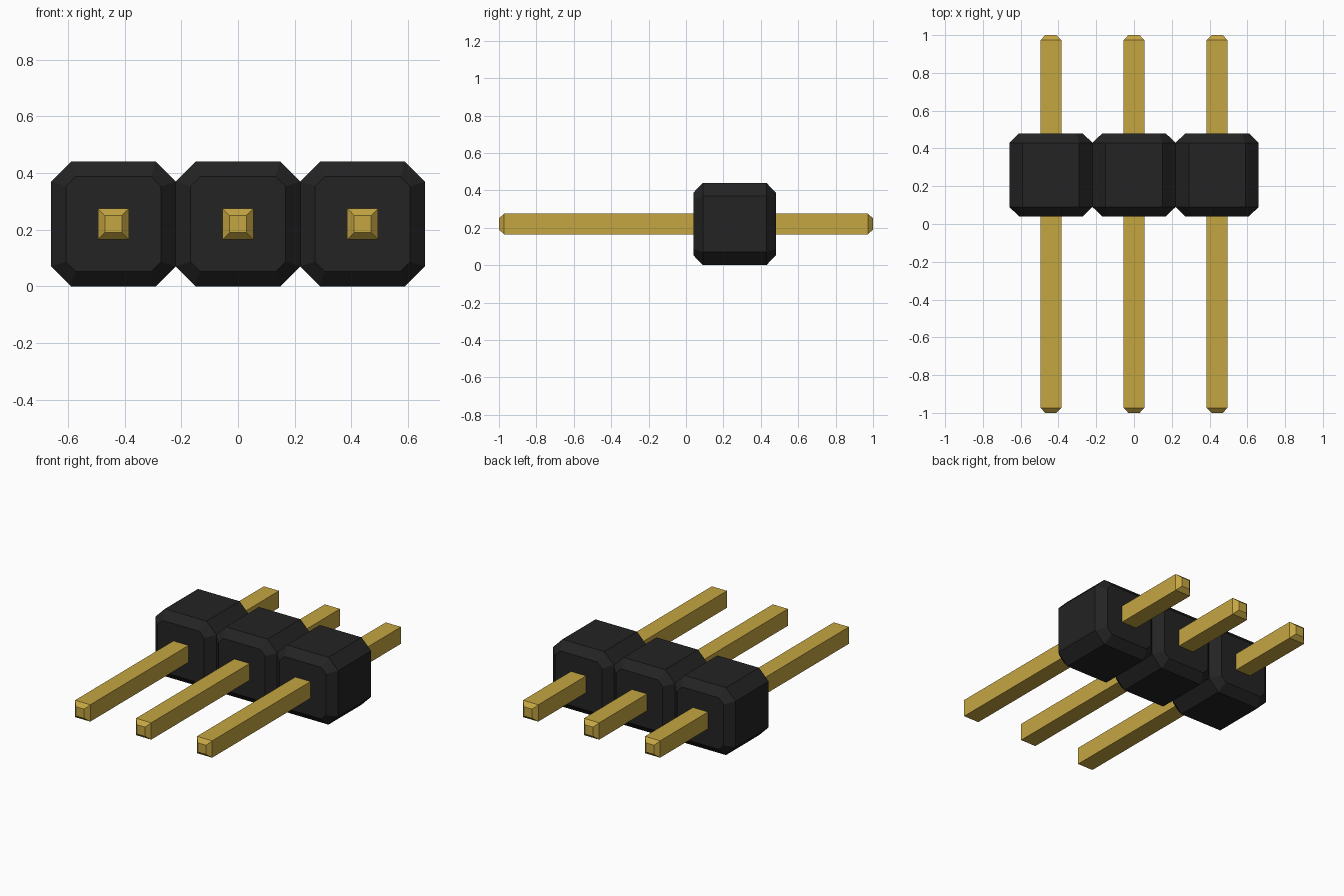
import bpy
import bmesh

if "Cube" in bpy.data.objects:
    bpy.data.objects.remove(bpy.data.objects["Cube"], do_unlink=True)

PITCH = 0.44      # spacing between pins
MID_Z = 0.22      # height of the pin axis


def make_material(name, color, roughness, metallic=0.0):
    mat = bpy.data.materials.new(name)
    mat.use_nodes = True
    mat.diffuse_color = color
    bsdf = next(n for n in mat.node_tree.nodes if n.type == 'BSDF_PRINCIPLED')
    bsdf.inputs["Base Color"].default_value = color
    bsdf.inputs["Roughness"].default_value = roughness
    bsdf.inputs["Metallic"].default_value = metallic
    return mat


def octagon(h, f):
    """Square of half size h with corners cut to flats of half length f."""
    return [(f, -h), (h, -f), (h, f), (f, h), (-f, h), (-h, f), (-h, -f), (-f, -h)]


def square(h):
    return [(h, -h), (h, h), (-h, h), (-h, -h)]


def loft(name, sections, x, mat):
    """Join matching x-z outlines placed along y, closing both ends."""
    bm = bmesh.new()
    rings = [[bm.verts.new((px, y, pz)) for px, pz in pts] for y, pts in sections]
    n = len(rings[0])
    for a, b in zip(rings, rings[1:]):
        for i in range(n):
            j = (i + 1) % n
            bm.faces.new((a[i], a[j], b[j], b[i]))
    bm.faces.new(rings[0])
    bm.faces.new(rings[-1][::-1])
    bmesh.ops.recalc_face_normals(bm, faces=bm.faces)
    mesh = bpy.data.meshes.new(name)
    bm.to_mesh(mesh)
    bm.free()
    mesh.materials.append(mat)
    obj = bpy.data.objects.new(name, mesh)
    obj.location = (x, 0, MID_Z)
    bpy.context.collection.objects.link(obj)
    return obj


black = make_material("black plastic", (0.017, 0.017, 0.017, 1), 0.6)
gold = make_material("gold metal", (0.56, 0.38, 0.055, 1), 0.4)

# Chamfered housing block profile and tapered pin profile
outer, inner = octagon(0.22, 0.15), octagon(0.168, 0.133)
block = [(0.04, inner), (0.09, outer), (0.43, outer), (0.48, inner)]
shaft, tip = square(0.055), square(0.03)
pin = [(-1.0, tip), (-0.973, shaft), (0.973, shaft), (1.0, tip)]

# Three housings side by side, each with a pin through it
for side, k in (("right", -1), ("middle", 0), ("left", 1)):
    loft(side + "_housing", block, k * PITCH, black)
    loft(side + "_pin", pin, k * PITCH, gold)
